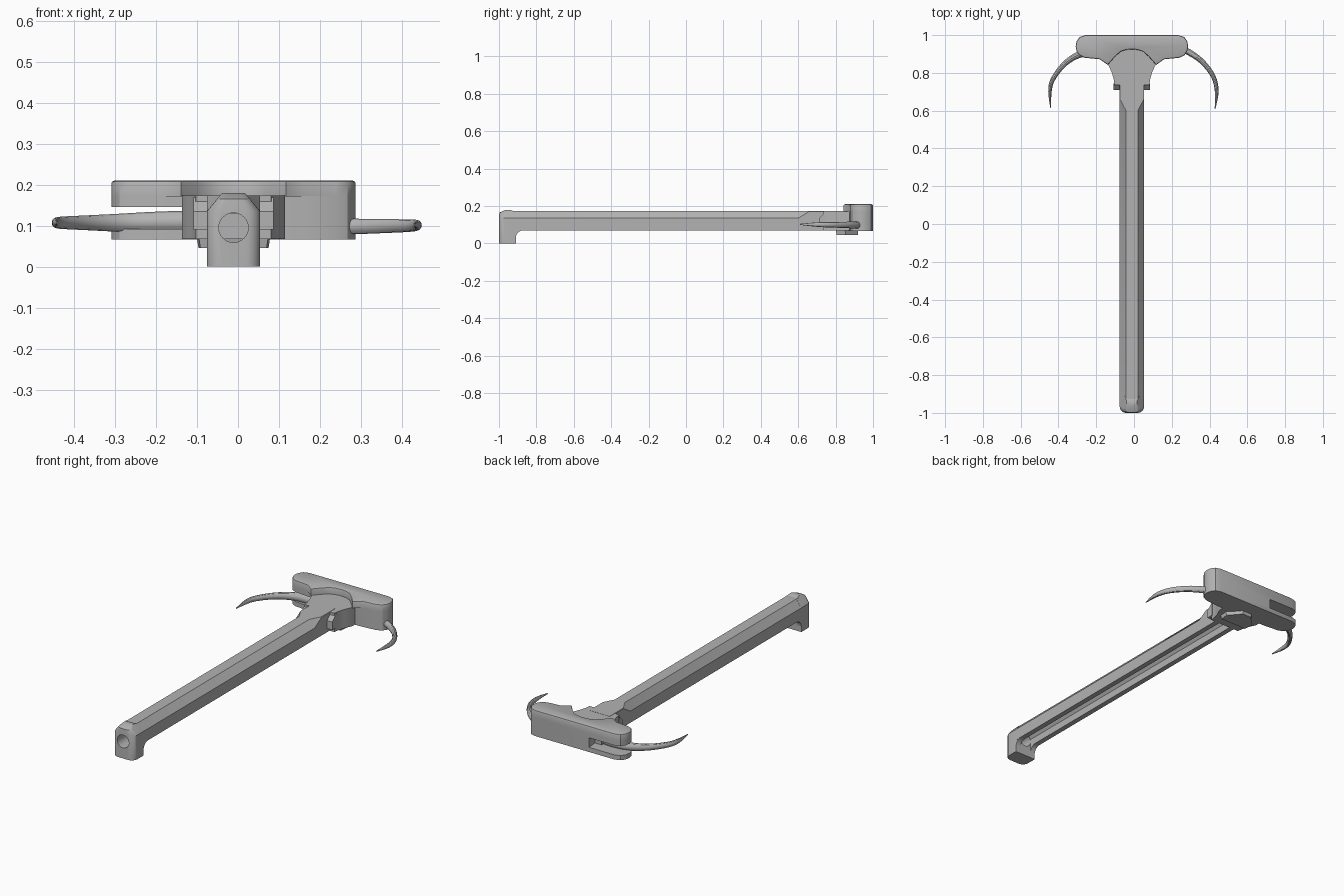
import bpy, bmesh, math
from mathutils import Vector

if "Cube" in bpy.data.objects:
    bpy.data.objects.remove(bpy.data.objects["Cube"], do_unlink=True)

CENTRE = -0.011  # the handle sits slightly off the middle

grey = bpy.data.materials.new("metal grey")
grey.use_nodes = True
grey.diffuse_color = (0.45, 0.45, 0.45, 1)
grey.node_tree.nodes["Principled BSDF"].inputs["Base Color"].default_value = (0.45, 0.45, 0.45, 1)


def loft(name, sections, offset=CENTRE, top_bevel=0):
    """Skin a list of closed sections that share a point count."""
    bm = bmesh.new()
    rings = [[bm.verts.new(p) for p in s] for s in sections]
    n = len(rings[0])
    for a, b in zip(rings, rings[1:]):
        for i in range(n):
            j = (i + 1) % n
            bm.faces.new((a[i], a[j], b[j], b[i]))
    bm.faces.new(rings[0])
    top = bm.faces.new(rings[-1])
    bmesh.ops.recalc_face_normals(bm, faces=bm.faces)
    if top_bevel:
        bmesh.ops.bevel(bm, geom=list(top.edges), offset=top_bevel, segments=2,
                        affect='EDGES', profile=0.5)
    me = bpy.data.meshes.new(name)
    bm.to_mesh(me)
    bm.free()
    me.materials.append(grey)
    ob = bpy.data.objects.new(name, me)
    ob.location.x = offset
    bpy.context.collection.objects.link(ob)
    return ob


def mirrored(half):
    """Close a right-hand outline with its mirror image."""
    return half + [(-x, y) for x, y in reversed(half) if abs(x) > 1e-6]


def upright(name, outline, z0, z1, **kw):
    return loft(name, [[(x, y, z) for x, y in outline] for z in (z0, z1)], **kw)


def sideways(name, outline, x0, x1):
    return loft(name, [[(x, y, z) for y, z in outline] for x in (x0, x1)])


def cut(target, cutter):
    """Subtract the cutter, bake the result and drop the cutter."""
    cutter.hide_render = True
    mod = target.modifiers.new("cut", 'BOOLEAN')
    mod.object, mod.operation, mod.solver = cutter, 'DIFFERENCE', 'EXACT'
    bpy.context.view_layer.update()
    me = bpy.data.meshes.new_from_object(
        target.evaluated_get(bpy.context.evaluated_depsgraph_get()))
    target.modifiers.clear()
    target.data = me
    bpy.data.objects.remove(cutter, do_unlink=True)


# Shaft: chamfered channel whose chamfer runs out near the neck
def shaft_section(y, shoulder, top):
    half = [(0.036, 0.07), (0.065, 0.07), (0.065, shoulder), (top, 0.174)]
    arch = [(-0.036, 0.11), (-0.022, 0.13), (0.022, 0.13), (0.036, 0.11)]
    return [(x, y, z) for x, z in mirrored(half) + arch]


loft("shaft", [shaft_section(-0.93, 0.135, 0.031), shaft_section(0.60, 0.135, 0.031),
               shaft_section(0.66, 0.172, 0.063), shaft_section(0.78, 0.172, 0.063)])


# Front block: rounded front corners, chamfered top, round hole
def block_section(z, hx, front, back):
    r = min(0.035, hx * 0.6)
    arc = [(hx - r + r * math.cos(a), front + r - r * math.sin(a))
           for a in (math.radians(d) for d in range(0, 91, 15))]
    return [(x, y, z) for x, y in mirrored([(hx, back)] + arc)]


block = loft("front_block", [block_section(0, 0.065, -1, -0.91),
                             block_section(0.135, 0.065, -1, -0.91),
                             block_section(0.165, 0.04, -0.998, -0.91),
                             block_section(0.179, 0.028, -0.965, -0.935)])
ring = [(0.036 * math.cos(math.tau * i / 32), 0.095 + 0.036 * math.sin(math.tau * i / 32))
        for i in range(32)]
cut(block, loft("hole_cutter", [[(x, y, z) for x, z in ring] for y in (-1.1, -0.85)]))

# Fillets between block and shaft walls
curve = [(-0.87 - 0.04 * math.sin(a), 0.03 + 0.04 * math.cos(a))
         for a in (math.radians(d) for d in range(0, 91, 15))]
for side, s in (("left", 1), ("right", -1)):
    sideways(side + "_fillet", curve + [(-0.92, 0.03), (-0.92, 0.09), (-0.87, 0.09)],
             s * 0.036, s * 0.0645)
    # Sloped stop tabs beside the neck
    sideways(side + "_stop_tab", [(0.71, 0.09), (0.71, 0.135), (0.745, 0.168), (0.745, 0.09)],
             s * 0.05, s * 0.097)

# Neck flaring into the head
neck = [(0.092, 0.735), (0.096, 0.765), (0.106, 0.80), (0.126, 0.845), (0.126, 0.94)]
upright("neck", mirrored(neck), 0.068, 0.173)

# Head: full outline below, cusped plate on top
end = [(0.17, 0.872), (0.25, 0.88), (0.278, 0.893), (0.293, 0.915), (0.298, 0.94),
       (0.293, 0.967), (0.277, 0.99), (0.245, 1.0)]
cusp = [(0, 0.925), (0.03, 0.922), (0.06, 0.912), (0.09, 0.885), (0.128, 0.842)]
body = upright("head_body", mirrored([(0.10, 0.87)] + end), 0.066, 0.172)
upright("head_top", mirrored(cusp + end), 0.171, 0.21, top_bevel=0.008)
slot = [(-0.5, 0.8), (-0.10, 0.8), (-0.08, 0.9), (-0.10, 1.1), (-0.5, 1.1)]
cut(body, upright("slot_cutter", slot, 0.092, 0.145))

# Wedge lug beneath the head
loft("lower_lug", [[(x * k, 0.92 + (y - 0.92) * k, z) for x, y in
                    mirrored([(0.085, 0.80), (0.09, 0.85), (0.03, 0.92)])]
                   for z, k in ((0.046, 0.95), (0.075, 1.0))])


# Claws: curved tapering levers swept along a smooth path
def claw(name, path):
    """Path rows: x, y, z, half width, half height."""
    pts = []
    for i in range(len(path) - 1):
        p = [path[max(0, min(len(path) - 1, i + k))] for k in (-1, 0, 1, 2)]
        for t in (0, 0.25, 0.5, 0.75):
            pts.append([0.5 * (2 * b + (c - a) * t + (2 * a - 5 * b + 4 * c - d) * t * t
                               + (3 * b - a - 3 * c + d) * t ** 3) for a, b, c, d in zip(*p)])
    pts.append(path[-1])
    sections = []
    for i, (x, y, z, w, h) in enumerate(pts):
        a, b = pts[max(0, i - 1)], pts[min(len(pts) - 1, i + 1)]
        side = Vector((a[1] - b[1], b[0] - a[0], 0)).normalized()
        sections.append([Vector((x, y, z)) + side * w * math.cos(math.tau * k / 12)
                         + Vector((0, 0, h * math.sin(math.tau * k / 12))) for k in range(12)])
    loft(name, sections, offset=0)


claw("right_claw", [(-0.08, 0.90, 0.11, 0.025, 0.028), (-0.20, 0.91, 0.108, 0.025, 0.026),
                    (-0.29, 0.897, 0.107, 0.018, 0.022), (-0.37, 0.845, 0.107, 0.014, 0.018),
                    (-0.43, 0.765, 0.107, 0.012, 0.015), (-0.445, 0.70, 0.107, 0.009, 0.012),
                    (-0.441, 0.615, 0.107, 0.002, 0.003)])
claw("left_claw", [(0.22, 0.93, 0.098, 0.018, 0.02), (0.28, 0.915, 0.098, 0.017, 0.019),
                   (0.36, 0.86, 0.099, 0.014, 0.017), (0.42, 0.78, 0.1, 0.012, 0.015),
                   (0.438, 0.70, 0.101, 0.01, 0.012), (0.429, 0.61, 0.102, 0.002, 0.003)])

# Smooth the rounded parts while keeping hard edges
bpy.ops.object.select_all(action='DESELECT')
for ob in bpy.context.collection.objects:
    if ob.type == 'MESH' and grey.name in ob.data.materials:
        ob.select_set(True)
        bpy.context.view_layer.objects.active = ob
bpy.ops.object.shade_smooth_by_angle(angle=math.radians(30))
